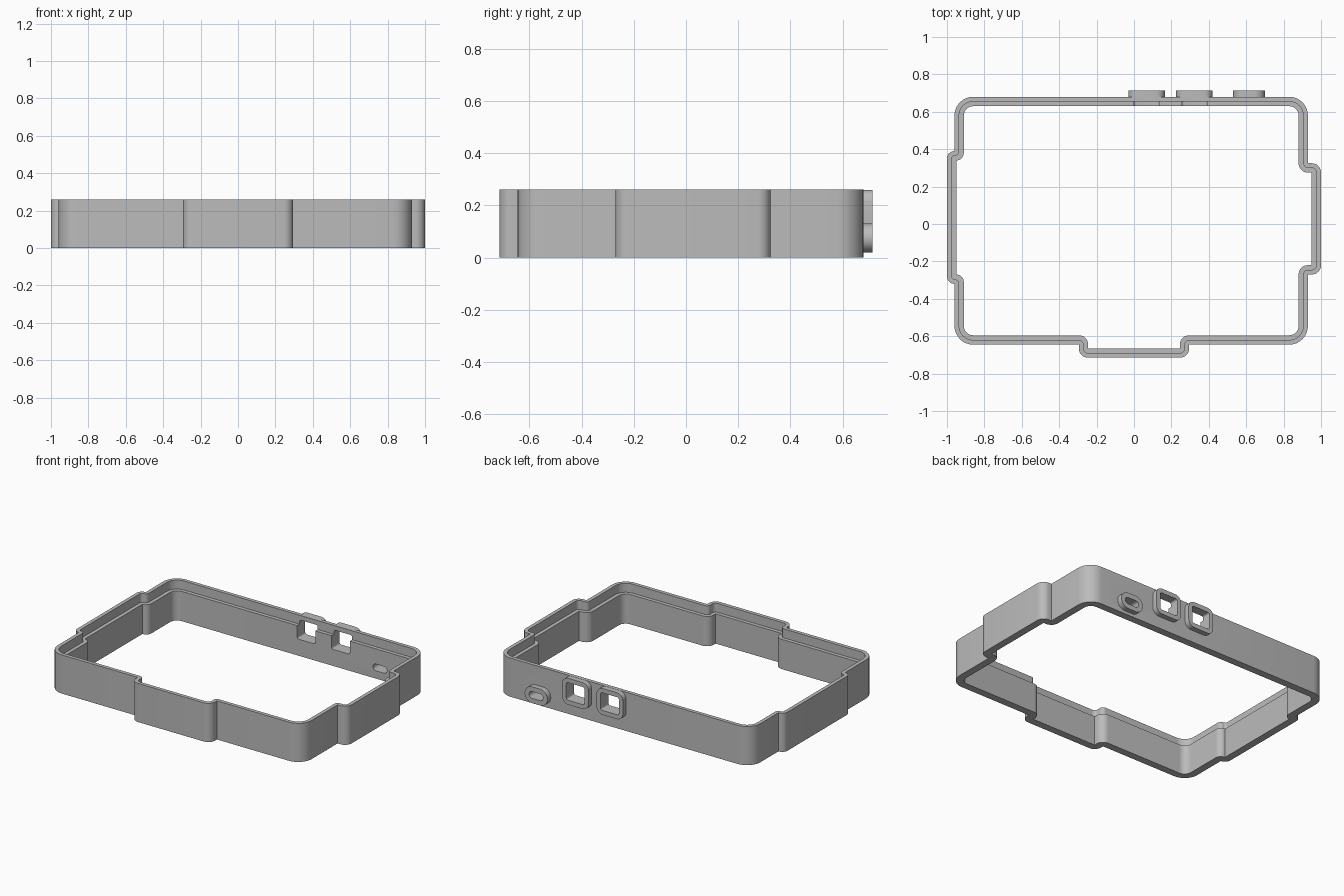
import bpy, bmesh, math
from mathutils import Vector

cube = bpy.data.objects.get("Cube")
if cube:
    bpy.data.objects.remove(cube)

grey = bpy.data.materials.new("plain_grey")
grey.use_nodes = True
COLOUR = (0.5, 0.5, 0.5, 1)
grey.diffuse_color = COLOUR
grey.node_tree.nodes["Principled BSDF"].inputs["Base Color"].default_value = COLOUR


def rounded_loop(corners, inset=0.0, steps=8):
    """Inset a counter-clockwise outline of (x, y, radius) and round its corners."""
    points = []
    for i, (x, y, radius) in enumerate(corners):
        here = Vector((x, y))
        before = Vector(corners[i - 1][:2])
        after = Vector(corners[(i + 1) % len(corners)][:2])
        a, b = (here - before).normalized(), (after - here).normalized()
        turn = a.x * b.y - a.y * b.x
        corner = here + inset * Vector((-a.y - b.y, a.x + b.x))
        if turn > 0:
            r = max(radius - inset, 0)
        else:
            r = min(inset, radius)
        centre = corner - a * r + b * r
        for k in range(steps + 1):
            t = math.pi / 2 * k / steps
            points.append(centre - b * r * math.cos(t) + a * r * math.sin(t))
    return points


def ring_object(name, sections, closed=True):
    """Skin a list of equally long loops; closed joins last to first, else caps ends."""
    bm = bmesh.new()
    rings = [[bm.verts.new(p) for p in loop] for loop in sections]
    pairs = list(zip(rings, rings[1:]))
    if closed:
        pairs.append((rings[-1], rings[0]))
    else:
        bm.faces.new(rings[0])
        bm.faces.new(rings[-1])
    for low, high in pairs:
        for i in range(len(low)):
            j = (i + 1) % len(low)
            bm.faces.new((low[i], low[j], high[j], high[i]))
    bmesh.ops.remove_doubles(bm, verts=bm.verts, dist=0.0002)
    bmesh.ops.recalc_face_normals(bm, faces=bm.faces)
    mesh = bpy.data.meshes.new(name)
    bm.to_mesh(mesh)
    bm.free()
    mesh.materials.append(grey)
    obj = bpy.data.objects.new(name, mesh)
    bpy.context.collection.objects.link(obj)
    return obj


def activate(obj):
    bpy.ops.object.select_all(action='DESELECT')
    obj.select_set(True)
    bpy.context.view_layer.objects.active = obj


# Wall outline with a bulge on the left, right and front
BIG, MID, LOW = 0.1, 0.05, 0.04
outline = [
    (-.96, -.645, BIG), (-.295, -.645, MID), (-.295, -.715, MID),
    (.295, -.715, MID), (.295, -.645, MID), (.93, -.645, BIG),
    (.93, -.27, MID), (1, -.27, MID), (1, .325, MID), (.93, .325, MID),
    (.93, .68, BIG), (-.96, .68, BIG), (-.96, .39, LOW), (-1, .39, LOW),
    (-1, -.32, LOW), (-.96, -.32, LOW),
]
# Wall section: full-height outer lip and lower inner ledge
HEIGHT, LEDGE, THICK = 0.26, 0.2, 0.05
section = [(0, 0), (0, HEIGHT), (THICK / 2, HEIGHT), (THICK / 2, LEDGE),
           (THICK, LEDGE), (THICK, 0)]
wall = ring_object("case_wall", [
    [(p.x, p.y, z) for p in rounded_loop(outline, inset)] for inset, z in section])


def port_loop(x, z, width, height, radius, y):
    w, h = width / 2, height / 2
    box = [(x - w, z - h, radius), (x + w, z - h, radius),
           (x + w, z + h, radius), (x - w, z + h, radius)]
    return [(p.x, y, p.y) for p in rounded_loop(box)]


# Raised port collars on the back, each with an opening cut through the wall
square = dict(z=0.17, outer=(0.195, 0.178, 0.045), hole=(0.135, 0.118, 0.012))
slot = dict(z=0.075, outer=(0.17, 0.11, 0.055), hole=(0.105, 0.045, 0.0225))
ports = [("square_port_collar_inner", 0.067, square),
         ("square_port_collar_outer", 0.323, square),
         ("slot_port_collar", 0.615, slot)]
BASE, FRONT = 0.679, 0.715
parts = [wall]
for name, x, kind in ports:
    z, outer, hole = kind["z"], kind["outer"], kind["hole"]
    parts.append(ring_object(name, [
        port_loop(x, z, *outer, BASE), port_loop(x, z, *outer, FRONT),
        port_loop(x, z, *hole, FRONT), port_loop(x, z, *hole, BASE)]))
    cutter = ring_object("port_cutter", [
        port_loop(x, z, *hole, 0.6), port_loop(x, z, *hole, 0.75)], closed=False)
    cutter.hide_render = True
    cut = wall.modifiers.new("port_opening", 'BOOLEAN')
    cut.operation, cut.solver, cut.object = 'DIFFERENCE', 'EXACT', cutter
    activate(wall)
    bpy.ops.object.modifier_apply(modifier=cut.name)
    bpy.data.objects.remove(cutter)

# Smooth rounded corners, crisp edges
for part in parts:
    activate(part)
    bpy.ops.object.shade_smooth_by_angle(angle=math.radians(30))
